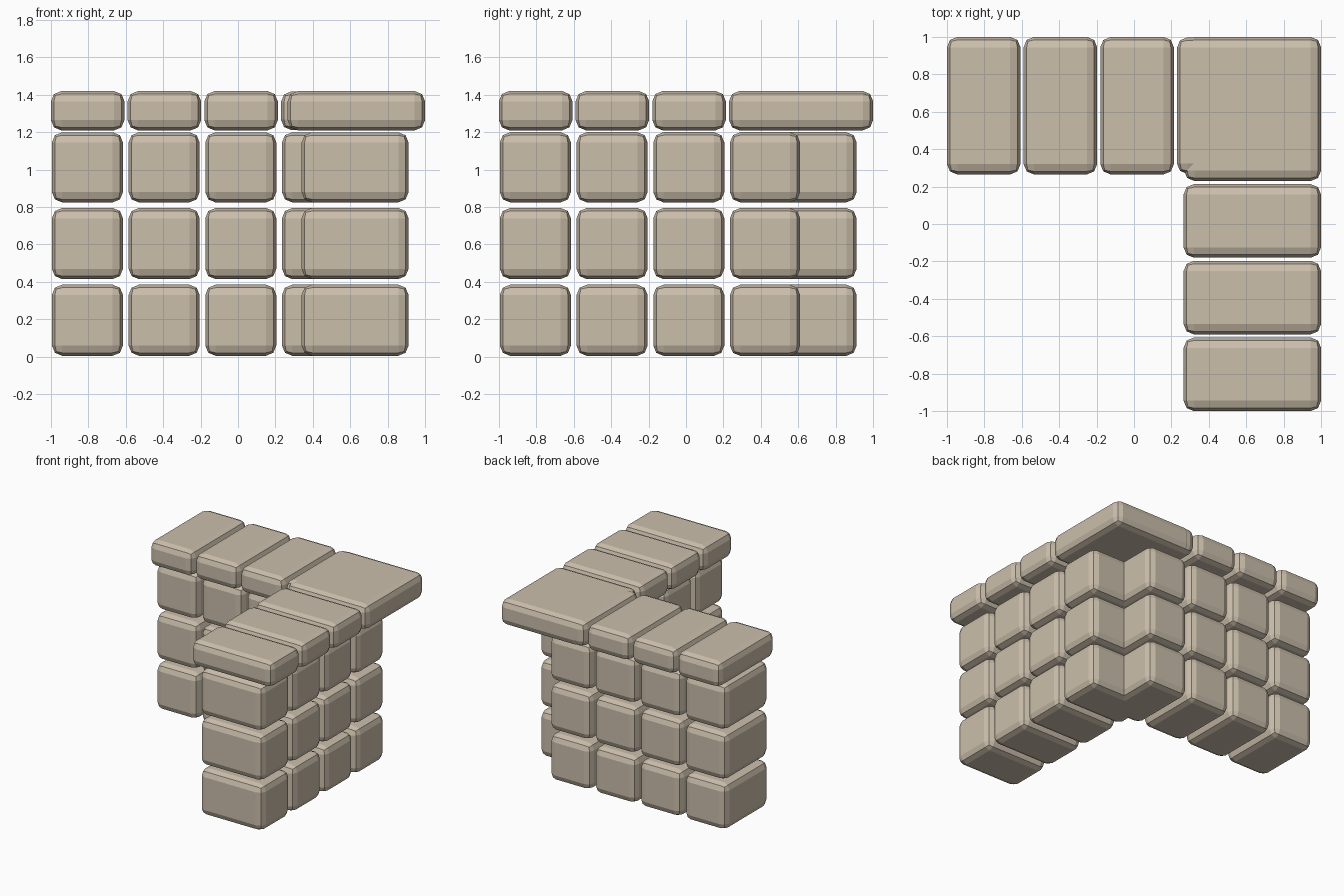
import bpy
import bmesh

if "Cube" in bpy.data.objects:
    bpy.data.objects.remove(bpy.data.objects["Cube"])

stone = bpy.data.materials.new("sandstone")
stone.diffuse_color = (0.60, 0.52, 0.41, 1)
stone.use_nodes = True
stone.node_tree.nodes["Principled BSDF"].inputs["Base Color"].default_value = stone.diffuse_color


def block(name, x, y, z, bevel=0.055):
    """Box between the given ranges with edges rounded in two steps."""
    bm = bmesh.new()
    bmesh.ops.create_cube(bm, size=1)
    for v in bm.verts:
        v.co = [r[0] if c < 0 else r[1] for c, r in zip(v.co, (x, y, z))]
    bmesh.ops.bevel(bm, geom=bm.edges[:], offset=bevel, segments=2,
                    profile=0.5, affect='EDGES')
    mesh = bpy.data.meshes.new(name)
    bm.to_mesh(mesh)
    bm.free()
    mesh.materials.append(stone)
    bpy.context.collection.objects.link(bpy.data.objects.new(name, mesh))


# Spans shared by both arms of the corner wall
ROWS = [(0.005, 0.385), (0.415, 0.795), (0.825, 1.20)]
COLUMNS = [(-0.995, -0.615), (-0.585, -0.205), (-0.175, 0.205), (0.235, 0.61)]
CAPS = [(-1.0, -0.607), (-0.59, -0.197), (-0.18, 0.213)]
DEPTH = (0.34, 0.912)
CAP_DEPTH = (0.265, 1.0)
CAP_Z = (1.21, 1.42)

# Wall blocks, the last columns overlap and leave a notch at the outer corner
for r, z in enumerate(ROWS):
    for c, span in enumerate(COLUMNS):
        block(f"back_wall_block_{r}_{c}", span, DEPTH, z)
        block(f"side_wall_block_{r}_{c}", DEPTH, span, z)

# Coping stones along both arms
for c, span in enumerate(CAPS):
    block(f"back_cap_{c}", span, CAP_DEPTH, CAP_Z)
    block(f"side_cap_{c}", CAP_DEPTH, span, CAP_Z)

# Large corner coping made of two interlocking slabs
block("corner_cap_back", (0.23, 0.998), (0.268, 0.998), (1.212, 1.418))
block("corner_cap_side", (0.268, 1.0), (0.23, 1.0), CAP_Z)
